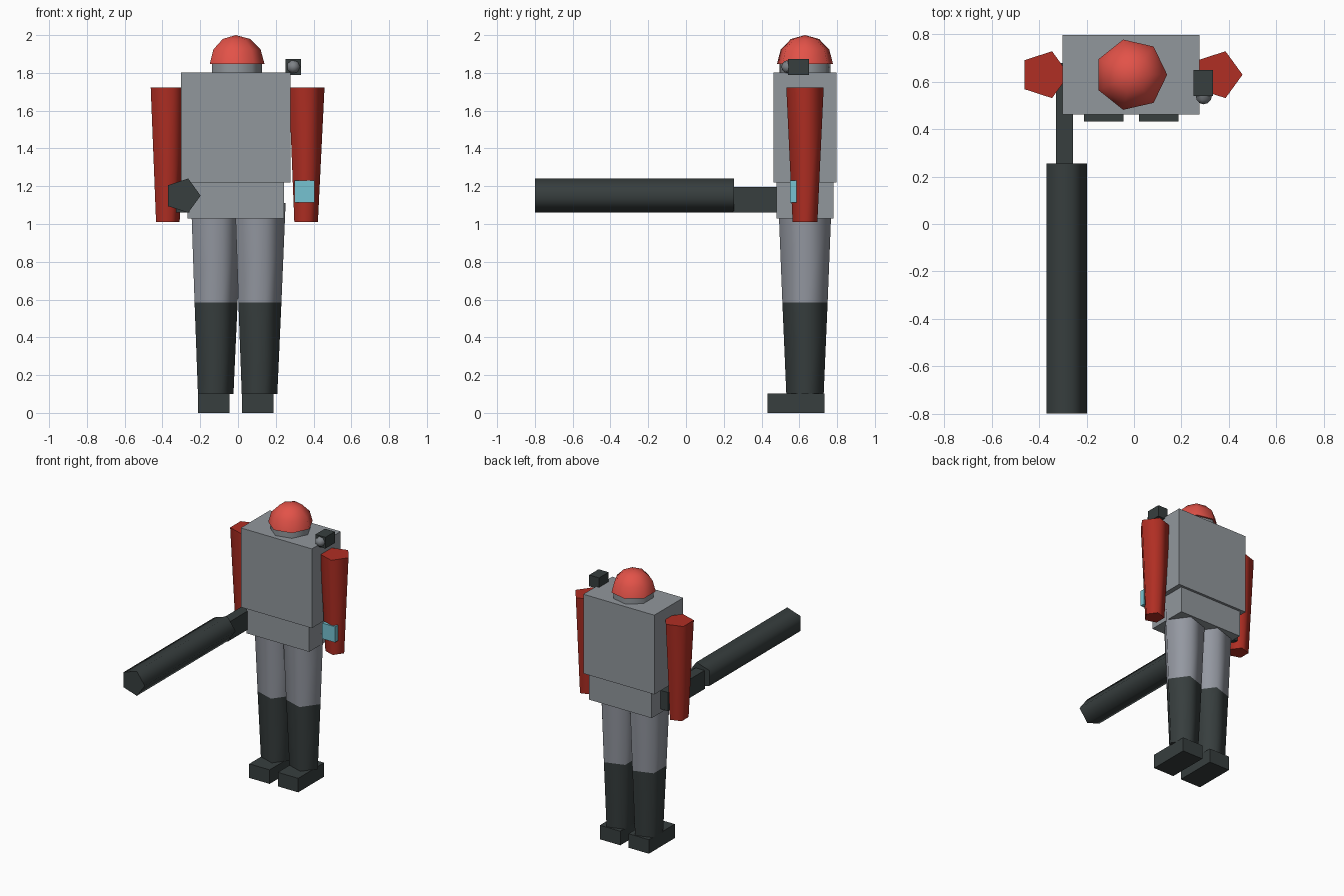
import bpy, bmesh, math
from mathutils import Matrix, Vector

cube = bpy.data.objects.get("Cube")
if cube:
    bpy.data.objects.remove(cube, do_unlink=True)


def material(name, rgb):
    """Flat material from 0-255 display colour, stored linear."""
    lin = [((c / 255 + 0.055) / 1.055) ** 2.4 for c in rgb] + [1]
    m = bpy.data.materials.new(name)
    m.use_nodes = True
    m.diffuse_color = lin
    m.node_tree.nodes["Principled BSDF"].inputs["Base Color"].default_value = lin
    return m


grey = material("armour grey", (145, 151, 156))
cloth = material("trouser grey", (148, 152, 161))
dark = material("charcoal", (55, 62, 62))
red = material("sleeve red", (176, 46, 35))
bright = material("helmet red", (226, 82, 72))
cyan = material("screen cyan", (118, 194, 209))
lens_grey = material("lens grey", (125, 130, 135))


def finish(name, bm, mat, smooth=False):
    bmesh.ops.recalc_face_normals(bm, faces=bm.faces)
    mesh = bpy.data.meshes.new(name)
    bm.to_mesh(mesh)
    bm.free()
    mesh.materials.append(mat)
    ob = bpy.data.objects.new(name, mesh)
    bpy.context.collection.objects.link(ob)
    if smooth:
        bpy.ops.object.select_all(action='DESELECT')
        ob.select_set(True)
        bpy.context.view_layer.objects.active = ob
        bpy.ops.object.shade_smooth_by_angle(angle=math.radians(80))
    return ob


def box(name, mat, x, y, z):
    """Box from (min, max) pairs."""
    bm = bmesh.new()
    size = [b - a for a, b in (x, y, z)]
    mid = Vector([(a + b) / 2 for a, b in (x, y, z)])
    bmesh.ops.create_cube(bm, size=1, matrix=Matrix.Translation(mid) @ Matrix.Diagonal((*size, 1)))
    return finish(name, bm, mat)


def lathe(name, mat, profile, sides, origin, forward=False):
    """Closed faceted solid from (radius, height) rings, first corner on +x."""
    bm = bmesh.new()
    rings = []
    for r, h in profile:
        if r < 1e-4:
            rings.append([bm.verts.new((0, 0, h))])
        else:
            rings.append([bm.verts.new((r * math.cos(math.tau * i / sides),
                                        r * math.sin(math.tau * i / sides), h))
                          for i in range(sides)])
    for low, high in zip(rings, rings[1:]):
        for i in range(sides):
            j = (i + 1) % sides
            if len(high) == 1:
                bm.faces.new((low[i], low[j], high[0]))
            else:
                bm.faces.new((low[i], low[j], high[j], high[i]))
    for ring in (rings[0], rings[-1]):
        if len(ring) > 1:
            bm.faces.new(ring)
    turn = Matrix.Rotation(math.pi / 2, 4, 'X') if forward else Matrix()
    bm.transform(Matrix.Translation(origin) @ turn)
    return finish(name, bm, mat, smooth=True)


def dome_profile(radius):
    return [(radius * math.cos(math.pi / 6 * k), radius * math.sin(math.pi / 6 * k))
            for k in range(4)]


CX, CY = -0.012, 0.63   # body axis

# Body and head
box("torso", grey, (-0.301, 0.277), (0.462, 0.798), (1.22, 1.803))
box("pelvis", grey, (-0.267, 0.243), (0.48, 0.78), (1.03, 1.22))
lathe("neck", grey, [(0.138, 1.78), (0.138, 1.85)], 7, (CX, CY, 0))
lathe("helmet", bright, dome_profile(0.152), 7, (CX, CY, 1.848))

# Limbs, right then left
for side, s in (("right", -1), ("left", 1)):
    leg, arm = CX + s * 0.116, CX + s * 0.366
    lathe(side + "_arm", red, [(0.069, 1.01), (0.104, 1.722)], 5, (arm, CY, 0))
    lathe(side + "_thigh", cloth, [(0.126, 0.585), (0.148, 1.11)], 5, (leg, CY, 0))
    lathe(side + "_boot", dark, [(0.104, 0.1), (0.126, 0.585)], 5, (leg, CY, 0))
    box(side + "_foot", dark, (leg - 0.083, leg + 0.083), (0.432, 0.733), (0, 0.103))

# Held cannon
lathe("cannon_barrel", dark, [(0.095, -0.255), (0.095, 0.8)], 5, (-0.293, 0, 1.15), forward=True)
box("cannon_grip", dark, (-0.329, -0.257), (0.25, 0.68), (1.06, 1.197))

# Wrist screen and shoulder camera
box("wrist_screen", cyan, (0.3, 0.404), (0.55, 0.585), (1.115, 1.23))
box("shoulder_camera", dark, (0.252, 0.333), (0.54, 0.65), (1.79, 1.873))
lathe("camera_lens", lens_grey, dome_profile(0.036), 7, (0.293, 0.541, 1.832), forward=True)
